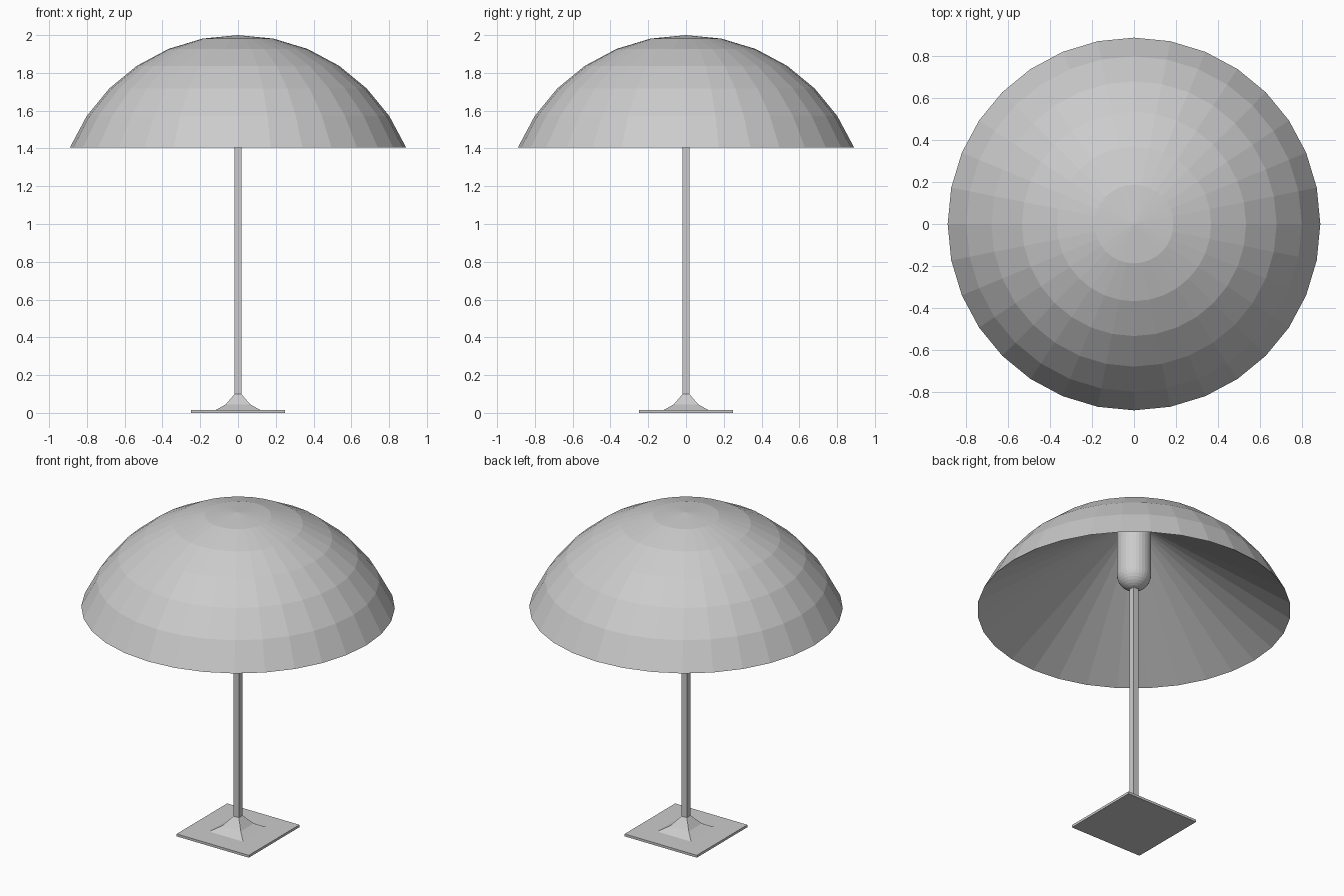
import bpy, bmesh, math

old = bpy.data.objects.get("Cube")
if old:
    bpy.data.objects.remove(old)

grey = bpy.data.materials.new("plain grey")
grey.use_nodes = True
colour = (0.6, 0.6, 0.6, 1)
grey.diffuse_color = colour
grey.node_tree.nodes["Principled BSDF"].inputs["Base Color"].default_value = colour


def turned(name, profile, sides, turn=0.0):
    """Revolve (radius, z) points; a zero radius makes a single pole point."""
    bm = bmesh.new()
    rings = []
    for r, z in profile:
        count = sides if r > 0 else 1
        angles = [turn + math.tau * i / sides for i in range(count)]
        rings.append([bm.verts.new((r * math.cos(a), r * math.sin(a), z)) for a in angles])
    for low, high in zip(rings, rings[1:]):
        for i in range(sides):
            j = (i + 1) % sides
            corners = [low[i % len(low)], low[j % len(low)],
                       high[j % len(high)], high[i % len(high)]]
            bm.faces.new(list(dict.fromkeys(corners)))
    for ring in (rings[0], rings[-1]):
        if len(ring) > 1:
            bm.faces.new(ring)
    bmesh.ops.recalc_face_normals(bm, faces=bm.faces[:])
    mesh = bpy.data.meshes.new(name)
    bm.to_mesh(mesh)
    bm.free()
    mesh.materials.append(grey)
    obj = bpy.data.objects.new(name, mesh)
    bpy.context.collection.objects.link(obj)
    return obj


def square(name, profile):
    """Square section from (half width, z) points."""
    return turned(name, [(h * math.sqrt(2), z) for h, z in profile], 4, math.pi / 4)


# Base plate, flared foot and pole
square("base_plate", [(0.25, 0), (0.25, 0.015)])
square("foot", [(0.12, 0.014), (0.065, 0.045), (0.018, 0.1)])
square("pole", [(0.018, 0.015), (0.018, 1.6)])

# Domed shade with a conical underside
R = 0.963
steps = [math.pi * i / 16 for i in range(7)]
dome = [(R * math.sin(t), 2 - R + R * math.cos(t)) for t in steps]
turned("shade", dome + [(0, 1.98)], 32)

# Rounded bulb under the shade
r, centre = 0.097, 1.637
arc = [math.pi / 2 * i / 8 for i in range(9)]
bulb = [(r * math.sin(t), centre - r * math.cos(t)) for t in arc]
turned("bulb", bulb + [(r, 1.95)], 32)
